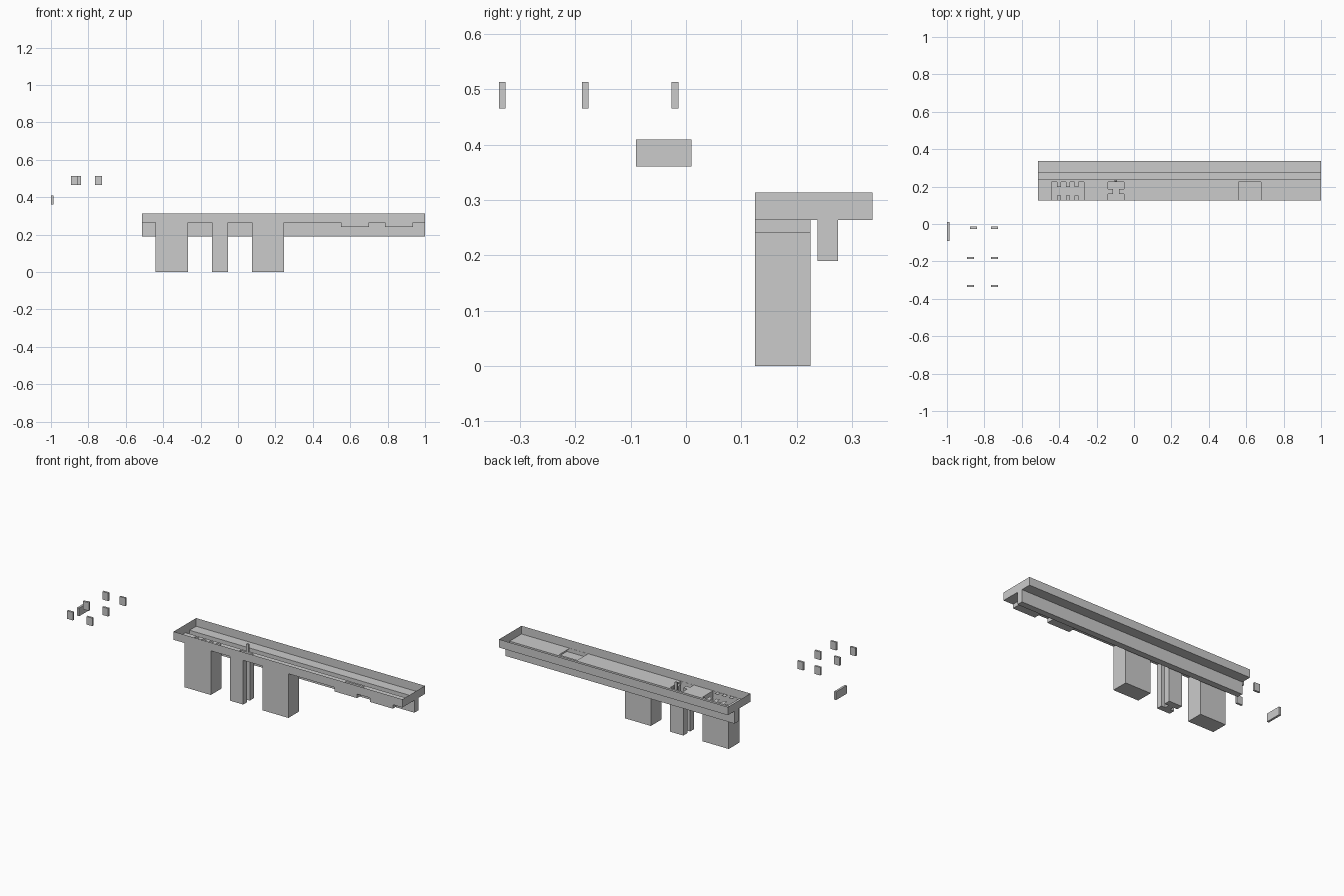
import bpy, bmesh

if "Cube" in bpy.data.objects:
    bpy.data.objects.remove(bpy.data.objects["Cube"])

X0, X1 = -0.513, 1.0            # tray length
Y0, Y1, Y2, Y3 = 0.125, 0.2375, 0.275, 0.337   # front, channel, back
FLOOR, RIM = 0.264, 0.313


def rect(x0, x1, y0, y1):
    return [(x0, y0), (x1, y0), (x1, y1), (x0, y1)]


def finish(name, bm):
    mesh = bpy.data.meshes.new(name)
    bm.to_mesh(mesh)
    bm.free()
    obj = bpy.data.objects.new(name, mesh)
    bpy.context.collection.objects.link(obj)
    return obj


def prism(name, outline, z0, z1, bottom=True, top=False):
    """Thin-walled vertical prism with optional end faces."""
    bm = bmesh.new()
    lo = [bm.verts.new((x, y, z0)) for x, y in outline]
    hi = [bm.verts.new((x, y, z1)) for x, y in outline]
    n = len(outline)
    for i in range(n):
        j = (i + 1) % n
        bm.faces.new((lo[i], lo[j], hi[j], hi[i]))
    if bottom:
        bm.faces.new(lo[::-1])
    if top:
        bm.faces.new(hi)
    return finish(name, bm)


def sheet(name, z, outline, holes=()):
    """Flat sheet with cut-outs."""
    bm = bmesh.new()
    edges = []
    for loop in [outline, *holes]:
        vs = [bm.verts.new((x, y, z)) for x, y in loop]
        edges += [bm.edges.new((vs[i - 1], vs[i])) for i in range(len(vs))]
    bmesh.ops.triangle_fill(bm, edges=edges, use_beauty=True, normal=(0, 0, 1))
    return finish(name, bm)


# Deep pocket: comb-shaped opening above a plain box
PY = 0.225
px0, px1, front = -0.44, -0.267, Y0 + 0.001
tabs = [-0.400, -0.353, -0.307]
comb = [(px0, front)]
for c in tabs:
    comb += [(c - 0.011, front), (c - 0.011, front + 0.027),
             (c + 0.011, front + 0.027), (c + 0.011, front)]
comb += [(px1, front), (px1, PY)]
for c in reversed(tabs):
    comb += [(c + 0.011, PY), (c + 0.011, PY - 0.027),
             (c - 0.011, PY - 0.027), (c - 0.011, PY)]
comb.append((px0, PY))


# Waisted pocket profile
def waisted(y):
    return [(-0.14, y), (-0.053, y), (-0.053, 0.16), (-0.08, 0.16),
            (-0.08, 0.187), (-0.053, 0.187), (-0.053, PY), (-0.14, PY),
            (-0.14, 0.187), (-0.113, 0.187), (-0.113, 0.16), (-0.14, 0.16)]


# Tray walls and floor
prism("tray_walls", rect(X0, X1, Y0, Y3), FLOOR, RIM, bottom=False)
sheet("front_floor", FLOOR, rect(X0, X1, Y0, Y1),
      [comb, waisted(front), rect(0.56, 0.68, front, PY)])
sheet("back_floor", FLOOR, rect(X0, X1, Y2, Y3))
prism("channel", rect(X0, X1, Y1, Y2), 0.19, FLOOR)

# Hanging pockets and shallow pans
prism("comb_pocket", rect(px0, px1, Y0, PY), 0, FLOOR)
prism("waisted_pocket", waisted(Y0), 0, FLOOR)
prism("wide_pocket", rect(0.075, 0.246, Y0, PY), 0, FLOOR)
for i, (a, b) in enumerate([(0.55, 0.70), (0.786, 0.936)]):
    prism(f"shallow_pan_{i + 1}", rect(a, b, Y0, PY), 0.24, FLOOR)

# Small upright post behind the waisted pocket
prism("post", rect(-0.104, -0.09, 0.226, 0.235), FLOOR, 0.311, top=True)

# Loose plates
for r, (y, x) in enumerate([(-0.338, -0.893), (-0.188, -0.893), (-0.026, -0.878)]):
    for c, xa in enumerate((x, -0.765)):
        prism(f"plate_{r + 1}_{c + 1}", rect(xa, xa + 0.038, y, y + 0.012),
              0.465, 0.513, top=True)
prism("side_plate", rect(-1.0, -0.987, -0.09, 0.01), 0.36, 0.409, top=True)
